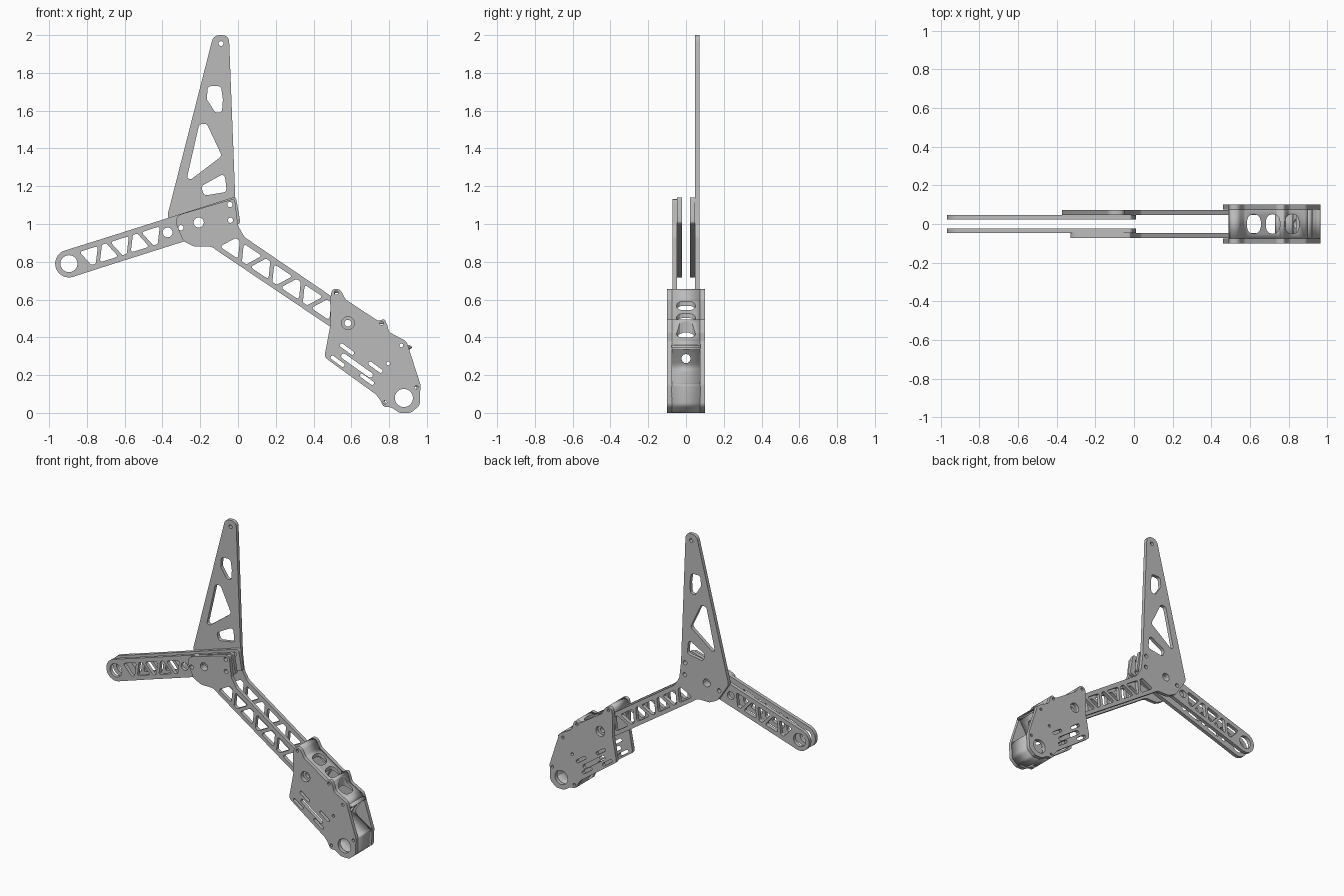
import bpy
import bmesh
from math import cos, sin, pi, radians
from mathutils import Vector, Matrix

cube = bpy.data.objects.get("Cube")
if cube:
    bpy.data.objects.remove(cube)

metal = bpy.data.materials.new("plain grey metal")
metal.use_nodes = True
GREY = (0.5, 0.5, 0.5, 1)
metal.diffuse_color = GREY
metal.node_tree.nodes["Principled BSDF"].inputs["Base Color"].default_value = GREY

parts = []


def rounded(points, radius, closed=True, steps=5):
    """Round every corner of a path."""
    pts = [Vector(p) for p in points]
    out = []
    for i, p in enumerate(pts):
        if not closed and i in (0, len(pts) - 1):
            out.append(p)
            continue
        a, b = pts[i - 1] - p, pts[(i + 1) % len(pts)] - p
        half = a.angle(b) / 2
        reach = min(radius * cos(half) / sin(half), a.length * 0.48, b.length * 0.48)
        start, end = p + a.normalized() * reach, p + b.normalized() * reach
        if reach < 0.002:
            out.append(p)
            continue
        for k in range(steps + 1):
            t = k / steps
            out.append(start * (1 - t) ** 2 + p * 2 * t * (1 - t) + end * t * t)
    return out


def circle(x, z, r, count=24):
    return [Vector((x + r * cos(2 * pi * k / count), z + r * sin(2 * pi * k / count)))
            for k in range(count)]


def slot(a, b, r):
    """Long hole with round ends."""
    a, b = Vector(a), Vector(b)
    d = (b - a).normalized() * r
    turns = [Matrix.Rotation(radians(90 + k * 30), 2) @ d for k in range(7)]
    return [a + t for t in turns] + [b - t for t in turns]


def along(origin, angle, s, t):
    """Point at distance s along an arm and t to its side."""
    return Vector(origin) + Matrix.Rotation(radians(angle), 2) @ Vector((s, t))


def truss(origin, angle, first, last, count, height, up):
    """Row of alternating three-sided lightening holes."""
    step = (last - first) / count
    holes = []
    for i in range(count):
        s = first + step * (i + 0.5)
        h = height if (i % 2 == 0) == up else -height
        shape = [(s - step * 0.6, h), (s + step * 0.6, h),
                 (s + step * 0.14, -h), (s - step * 0.14, -h)]
        holes.append(rounded([along(origin, angle, *p) for p in shape], 0.012))
    return holes


def link(name, mesh):
    ob = bpy.data.objects.new(name, mesh)
    bpy.context.collection.objects.link(ob)
    mesh.materials.clear()
    mesh.materials.append(metal)
    parts.append(ob)
    return ob


def plate(name, outline, holes, y, thickness=0.025):
    """Upright flat plate with holes, centred on depth y."""
    curve = bpy.data.curves.new(name, "CURVE")
    curve.dimensions = "2D"
    curve.fill_mode = "BOTH"
    curve.extrude = thickness / 2
    for loop in [outline] + holes:
        spline = curve.splines.new("POLY")
        spline.points.add(len(loop) - 1)
        for point, p in zip(spline.points, loop):
            point.co = (p[0], p[1], 0, 1)
        spline.use_cyclic_u = True
    temp = bpy.data.objects.new(name + " curve", curve)
    bpy.context.collection.objects.link(temp)
    graph = bpy.context.evaluated_depsgraph_get()
    mesh = bpy.data.meshes.new_from_object(temp.evaluated_get(graph))
    bpy.data.objects.remove(temp)
    mesh.transform(Matrix.Translation((0, y, 0)) @ Matrix.Rotation(pi / 2, 4, "X"))
    bm = bmesh.new()
    bm.from_mesh(mesh)
    bmesh.ops.remove_doubles(bm, verts=bm.verts, dist=0.00005)
    bmesh.ops.recalc_face_normals(bm, faces=bm.faces)
    bm.to_mesh(mesh)
    bm.free()
    return link(name, mesh)


# Hub and lower arm outline shared by the two outer plates
pivot = (0.582, 0.475)
ARM = -33.9
lower_arm = [(-0.013, 1.1), (0, 0.99), (0.035, 0.93),
             along(pivot, ARM, 0.068, 0.068), along(pivot, ARM, 0.068, -0.068),
             (-0.09, 0.845), (-0.14, 0.88), (-0.23, 0.88), (-0.29, 0.91)]
bolts = [circle(x, z, 0.014) for x, z in ((-0.043, 1.103), (-0.04, 1.02), (-0.302, 0.98))]
hub_holes = bolts + [circle(-0.208, 1.008, 0.027)]
arm_holes = truss(pivot, ARM, -0.78, -0.1, 7, 0.042, False) + [circle(*pivot, 0.018)]

# Front plate: hub and lower arm
plate("front_hub_plate",
      rounded([(-0.345, 1.04), (-0.018, 1.135)] + lower_arm, 0.05),
      hub_holes + arm_holes, -0.06)

# Back plate: hub, lower arm and tall mast
mast_holes = [
    [(-0.16, 1.73), (-0.09, 1.73), (-0.08, 1.66), (-0.085, 1.59), (-0.12, 1.59), (-0.165, 1.66)],
    [(-0.205, 1.53), (-0.165, 1.53), (-0.085, 1.36), (-0.25, 1.235), (-0.27, 1.245)],
    [(-0.07, 1.27), (-0.06, 1.17), (-0.18, 1.15), (-0.195, 1.2)],
]
plate("back_mast_plate",
      rounded([(-0.375, 1.04), (-0.13, 2), (-0.048, 2)] + lower_arm, 0.045),
      hub_holes + arm_holes + [circle(-0.09, 1.955, 0.013)]
      + [rounded(h, 0.022) for h in mast_holes], 0.06)

# Pair of inner plates forming the side arm
eye = (-0.895, 0.79)
SIDE = 17.6
end = [along(eye, SIDE, 0, 0.073) + (p - Vector(eye)) - along((0, 0), SIDE, 0, 0.073)
       for p in (along(eye, SIDE, 0.073 * cos(radians(a)), 0.073 * sin(radians(a)))
                 for a in range(90, 271, 12))]
tip = rounded([along(eye, SIDE, *p) for p in
               ((0.2, -0.072), (0.93, -0.072), (0.95, 0.072), (0.2, 0.072))], 0.02, False)
side_holes = [circle(*eye, 0.045), circle(*along(eye, SIDE, 0.548, 0), 0.026)]
side_holes += truss(eye, SIDE, 0.08, 0.51, 5, 0.043, True)
for name, y in (("front", -0.0345), ("back", 0.0345)):
    plate(name + "_side_arm_plate", end + tip, side_holes + hub_holes, y)

# Housing side plates
top_edge = [(0.488, 0.6), (0.497, 0.656), (0.54, 0.656), (0.57, 0.6), (0.745, 0.485),
            (0.775, 0.5), (0.79, 0.465), (0.8, 0.428), (0.893, 0.378), (0.908, 0.33)]
nose = [(0.966, 0.15), (0.962, 0.04), (0.915, 0), (0.855, 0), (0.81, 0.03),
        (0.77, 0.03), (0.755, 0.065), (0.73, 0.098)]
outline = rounded(top_edge + nose + [(0.457, 0.295), (0.49, 0.47)], 0.035)
holes = [circle(x, z, 0.01, 12) for x, z in (
    (0.52, 0.636), (0.76, 0.474), (0.865, 0.357), (0.795, 0.262), (0.945, 0.135), (0.778, 0.056))]
holes += [circle(*pivot, 0.034), circle(0.878, 0.079, 0.048, 32)]
holes += [slot((x, z), (x + 0.055, z - 0.04), 0.01) for x, z in (
    (0.55, 0.357), (0.5, 0.293), (0.7, 0.262), (0.655, 0.198))]
holes.append(slot((0.56, 0.3), (0.7, 0.2), 0.014))
for name, y in (("front", -0.0875), ("back", 0.0875)):
    plate(name + "_housing_plate", outline, holes, y)

# Wall between the housing plates, folded in to a pocket above the nose
path = rounded(top_edge + [(0.9, 0.345), (0.83, 0.235), (0.945, 0.158)] + nose, 0.035, False)
bm = bmesh.new()
rows = [[bm.verts.new((p[0], y, p[1])) for p in path] for y in (-0.0755, 0.0755)]
for i in range(len(path) - 1):
    bm.faces.new((rows[0][i], rows[0][i + 1], rows[1][i + 1], rows[1][i]))
mesh = bpy.data.meshes.new("housing_wall")
bm.to_mesh(mesh)
bm.free()
wall = link("housing_wall", mesh)
solid = wall.modifiers.new("thickness", "SOLIDIFY")
solid.thickness = 0.02
solid.offset = -1


def cut(name, loop, depth, matrix):
    """Subtract an upright prism from the wall."""
    bm = bmesh.new()
    face = bm.faces.new([bm.verts.new((p[0], p[1], 0)) for p in loop])
    top = bmesh.ops.extrude_face_region(bm, geom=[face])["geom"]
    bmesh.ops.translate(bm, verts=[v for v in top if isinstance(v, bmesh.types.BMVert)],
                        vec=(0, 0, depth))
    bmesh.ops.recalc_face_normals(bm, faces=bm.faces)
    mesh = bpy.data.meshes.new(name)
    bm.to_mesh(mesh)
    bm.free()
    mesh.transform(matrix)
    cutter = bpy.data.objects.new(name, mesh)
    bpy.context.collection.objects.link(cutter)
    cutter.hide_render = True
    cutter.hide_set(True)
    mod = wall.modifiers.new(name, "BOOLEAN")
    mod.object = cutter
    mod.solver = "EXACT"


# Three vent slots in the top and a cable hole in the pocket
for i, x in enumerate((0.62, 0.718, 0.818)):
    cut("vent_cutter_%d" % i, slot((x, -0.015), (x, 0.015), 0.036), 0.3,
        Matrix.Translation((0, 0, 0.385)))
cut("cable_cutter", circle(0, 0, 0.024), 0.1,
    Matrix.Translation((0.8, 0, 0.287)) @ Matrix.Rotation(pi / 2, 4, "Y"))

bpy.ops.object.select_all(action="DESELECT")
for ob in parts:
    ob.select_set(True)
bpy.context.view_layer.objects.active = parts[0]
bpy.ops.object.shade_smooth_by_angle(angle=radians(30))
